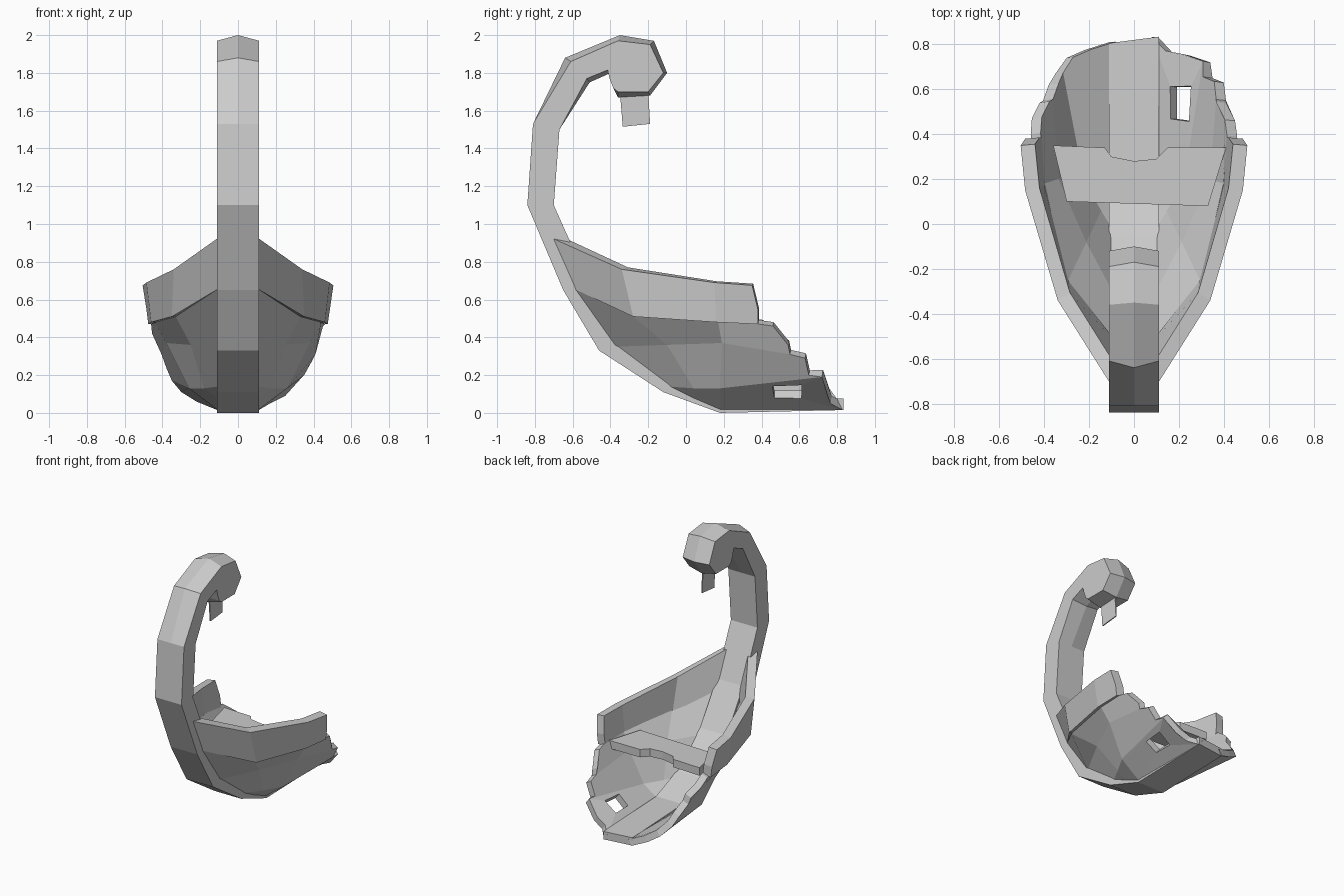
import bpy, bmesh
from mathutils import Vector

if "Cube" in bpy.data.objects:
    bpy.data.objects.remove(bpy.data.objects["Cube"])

GREY = (0.6, 0.6, 0.6, 1)
mat = bpy.data.materials.new("weathered grey")
mat.use_nodes = True
mat.diffuse_color = GREY
mat.node_tree.nodes["Principled BSDF"].inputs["Base Color"].default_value = GREY


def make(name, faces, thickness=0, outward=None):
    """Mesh object from faces given as lists of points, optionally thickened inward."""
    bm = bmesh.new()
    for pts in faces:
        pts = [Vector(p) for p in pts]
        pts = [p for i, p in enumerate(pts) if (p - pts[i - 1]).length > 1e-5]
        bm.faces.new([bm.verts.new(p) for p in pts])
    bmesh.ops.remove_doubles(bm, verts=bm.verts, dist=1e-4)
    bmesh.ops.recalc_face_normals(bm, faces=bm.faces)
    bm.normal_update()
    if outward and sum(f.normal.x * f.calc_area() for f in bm.faces) * outward < 0:
        bmesh.ops.reverse_faces(bm, faces=bm.faces)
    me = bpy.data.meshes.new(name)
    bm.to_mesh(me)
    bm.free()
    me.materials.append(mat)
    ob = bpy.data.objects.new(name, me)
    bpy.context.collection.objects.link(ob)
    if thickness:
        mod = ob.modifiers.new("thickness", "SOLIDIFY")
        mod.thickness = thickness
        mod.offset = -1
    return ob


def prism(outline, depth):
    """Closed set of faces sweeping an outline along a vector."""
    a = [Vector(p) for p in outline]
    b = [p + Vector(depth) for p in a]
    n = len(a)
    return [a, b[::-1]] + [[a[i], a[(i + 1) % n], b[(i + 1) % n], b[i]] for i in range(n)]


# Keel and curled stem: outer and inner stations (y, z), with ridged middle lines on the curl
W = 0.112
outer = [(0.82, 0.015), (0.18, 0), (-0.12, 0.11), (-0.46, 0.33), (-0.65, 0.65),
         (-0.84, 1.10), (-0.81, 1.53), (-0.61, 1.86), (-0.36, 1.97), (-0.19, 1.95),
         (-0.12, 1.80), (-0.20, 1.70)]
inner = [(0.82, 0.075), (0.20, 0.10), (-0.05, 0.20), (-0.33, 0.42), (-0.53, 0.72),
         (-0.70, 1.10), (-0.67, 1.50), (-0.525, 1.77), (-0.415, 1.815), (-0.405, 1.77),
         (-0.385, 1.72), (-0.36, 1.70)]
outer_mid = outer[:7] + [(-0.64, 1.88), (-0.35, 2.0), (-0.17, 1.97), (-0.10, 1.80), (-0.19, 1.68)]
inner_mid = inner[:7] + [(-0.51, 1.75), (-0.405, 1.797), (-0.385, 1.76), (-0.37, 1.71), (-0.36, 1.67)]


def at(x, p):
    """Point on the stem; the broken keel end is skewed."""
    return (x, p[0] + (0.13 * x if p[0] > 0.8 else 0), p[1])


faces = []
last = len(outer) - 1
for s in (-W, W):
    for i in range(last):
        j = i + 1
        faces.append([at(s, outer[i]), at(s, outer[j]), at(s, inner[j]), at(s, inner[i])])
        for edge, mid in ((outer, outer_mid), (inner, inner_mid)):
            faces.append([at(s, edge[i]), at(s, edge[j]), at(0, mid[j]), at(0, mid[i])])
    for k in (0, last):
        faces.append([at(s, outer[k]), at(0, outer_mid[k]), at(0, inner_mid[k]), at(s, inner[k])])
make("keel_and_stem", faces)

# Thin tongue hanging under the curl
make("hanging_tongue", prism([(-0.004, -0.35, 1.70), (-0.004, -0.20, 1.70),
                              (-0.004, -0.19, 1.53), (-0.004, -0.335, 1.515)], (0.008, 0, 0)))

# Hull planking lines from keel to ledge, without their broken tail points
rows = [
    [(0.1, -0.10, 0.14), (0.1, 0.04, 0.07), (0.1, 0.18, 0.01)],
    [(0.1, -0.10, 0.14), (0.18, 0.04, 0.13), (0.26, 0.18, 0.13)],
    [(0.1, -0.38, 0.35), (0.25, -0.10, 0.36), (0.38, 0.19, 0.37)],
    [(0.1, -0.60, 0.66), (0.33, -0.28, 0.51), (0.44, 0.17, 0.48)],
]
# Broken tail: one point per line, and jagged points between lines
tails = {
    1: ([(0.11, 0.83, 0.015), (0.34, 0.72, 0.19), (0.41, 0.55, 0.31), (0.46, 0.39, 0.47)],
        [[(0.17, 0.765, 0.05), (0.25, 0.75, 0.09)],
         [(0.35, 0.65, 0.20), (0.40, 0.63, 0.29)],
         [(0.41, 0.54, 0.36), (0.45, 0.46, 0.46)]]),
    -1: ([(0.11, 0.81, 0.015), (0.35, 0.67, 0.17), (0.405, 0.55, 0.31), (0.46, 0.40, 0.47)],
         [[(0.22, 0.775, 0.06), (0.30, 0.74, 0.11)],
          [(0.38, 0.62, 0.24)],
          [(0.42, 0.54, 0.36), (0.455, 0.47, 0.42)]]),
}
rim = [(0.1, -0.72, 0.93), (0.34, -0.34, 0.76), (0.485, 0.15, 0.69), (0.505, 0.35, 0.675)]
ledge = [(0.1, -0.60, 0.66), (0.35, -0.28, 0.51), (0.46, 0.16, 0.48), (0.475, 0.38, 0.47)]

for s, side in ((1, "left"), (-1, "right")):
    flip = lambda pts: [Vector((s * p[0], p[1], p[2])) for p in pts]
    ends, jags = tails[s]
    faces = []
    for r in range(3):
        a = flip(rows[r] + [ends[r]])
        b = flip(rows[r + 1] + [ends[r + 1]])
        jag = flip(jags[r])
        for i in range(2):
            faces.append([a[i], a[i + 1], b[i + 1], b[i]])
        A, B, D, C = a[2], a[3], b[3], b[2]
        if r == 0 and s == 1:
            # Planks framing the hole
            h = [A.lerp(B, u).lerp(C.lerp(D, u), t)
                 for u, t in ((0.48, 0.45), (0.71, 0.4), (0.77, 0.82), (0.5, 0.87))]
            faces += [[A, B, h[1], h[0]], [B, *jag, D, h[2], h[1]],
                      [D, C, h[3], h[2]], [C, A, h[0], h[3]]]
        else:
            faces.append([A, B, *jag, D, C])
    make(side + "_hull", faces, 0.05, s)

    # Overlapping top plank
    a, b = flip(ledge), flip(rim)
    faces = [[a[i], a[i + 1], b[i + 1], b[i]] for i in range(2)]
    faces.append([a[2], a[3], *flip([(0.485, 0.38, 0.55)]), b[3], b[2]])
    make(side + "_top_plank", faces, 0.065, s)

# Broken deck plank across the hull
make("deck_plank", prism([(-0.30, 0.10, 0.44), (0.33, 0.08, 0.44), (0.41, 0.34, 0.44),
                          (0.15, 0.34, 0.44), (0.10, 0.29, 0.44), (0, 0.28, 0.44),
                          (-0.10, 0.30, 0.44), (-0.13, 0.34, 0.44), (-0.36, 0.35, 0.44)],
                         (0, 0, 0.06)))
